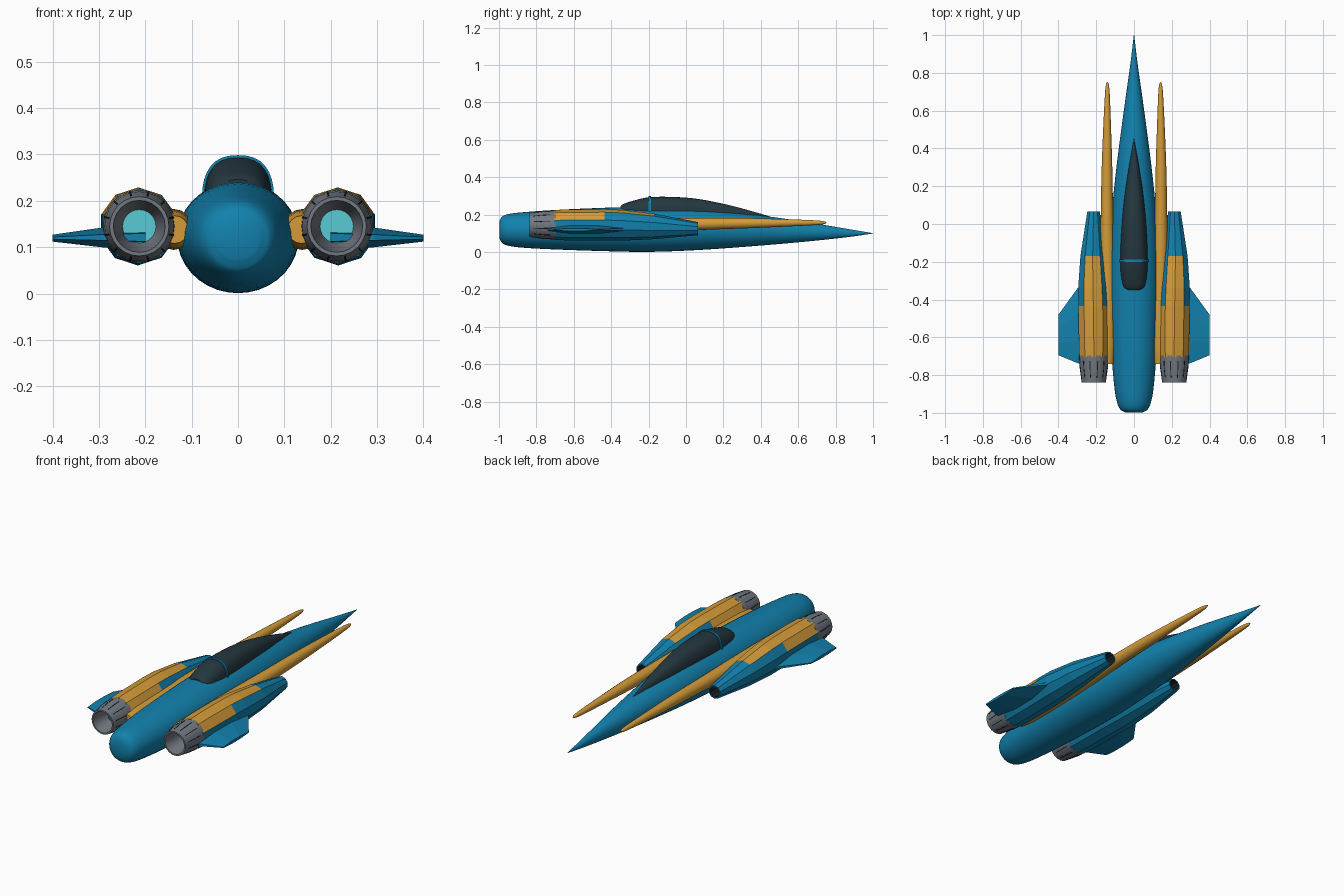
import bpy, bmesh, math

if "Cube" in bpy.data.objects:
    bpy.data.objects.remove(bpy.data.objects["Cube"])

def material(name, rgb):
    m = bpy.data.materials.new(name)
    m.diffuse_color = (*rgb, 1)
    m.use_nodes = True
    m.node_tree.nodes["Principled BSDF"].inputs["Base Color"].default_value = m.diffuse_color
    return m

BLUE = material("hull_blue", (0.006, 0.22, 0.42))
GOLD = material("gold", (0.66, 0.33, 0.04))
GREY = material("nozzle_grey", (0.17, 0.19, 0.22))
DARK = material("dark_glass", (0.018, 0.038, 0.05))
BLACK = material("soot", (0.012, 0.015, 0.018))
CYAN = material("engine_glow", (0.10, 0.60, 0.66))

def loft(name, rings, mats, smooth=None, paint=None, caps=True):
    """Skin a list of equal-length point rings."""
    bm = bmesh.new()
    vr = [[bm.verts.new(p) for p in r] for r in rings]
    n = len(vr[0])
    for i in range(len(vr) - 1):
        for j in range(n):
            k = (j + 1) % n
            f = bm.faces.new((vr[i][j], vr[i][k], vr[i + 1][k], vr[i + 1][j]))
            if paint:
                f.material_index = paint(i, j)
    if caps:
        for i, ring in ((0, vr[0]), (len(vr), vr[-1])):
            f = bm.faces.new(ring)
            if paint:
                f.material_index = paint(i, -1)
    bmesh.ops.recalc_face_normals(bm, faces=bm.faces)
    me = bpy.data.meshes.new(name)
    bm.to_mesh(me)
    bm.free()
    for m in mats:
        me.materials.append(m)
    ob = bpy.data.objects.new(name, me)
    bpy.context.collection.objects.link(ob)
    if smooth:
        bpy.ops.object.select_all(action='DESELECT')
        bpy.context.view_layer.objects.active = ob
        ob.select_set(True)
        bpy.ops.object.shade_smooth_by_angle(angle=math.radians(smooth))
    return ob

def ring(x, y, z, rx, rz, n):
    """Ellipse across the flight axis, first point on top."""
    return [(x + rx * math.sin(2 * math.pi * i / n), y,
             z + rz * math.cos(2 * math.pi * i / n)) for i in range(n)]

def curve(rows, steps):
    """Smooth interpolation through rows of (y, values...)."""
    out = []
    for i in range(len(rows) - 1):
        p0, p1, p2, p3 = (rows[max(0, min(len(rows) - 1, i + k))] for k in (-1, 0, 1, 2))
        for s in range(steps):
            t = s / steps
            h = p2[0] - p1[0]
            row = [p1[0] + h * t]
            for a, b, c, d in list(zip(p0, p1, p2, p3))[1:]:
                m1 = (c - a) / (p2[0] - p0[0]) * h
                m2 = (d - b) / (p3[0] - p1[0]) * h
                row.append((2*t**3 - 3*t*t + 1) * b + (t**3 - 2*t*t + t) * m1
                           + (3*t*t - 2*t**3) * c + (t**3 - t*t) * m2)
            out.append(row)
    return out + [rows[-1]]

# Fuselage: y, half width, bottom, top
body = curve([(-0.998, 0.045, 0.075, 0.165), (-0.985, 0.070, 0.05, 0.188),
              (-0.95, 0.088, 0.034, 0.203), (-0.88, 0.102, 0.024, 0.212),
              (-0.7, 0.118, 0.014, 0.225), (-0.4, 0.130, 0.004, 0.238),
              (-0.2, 0.130, 0.001, 0.241), (0.05, 0.118, 0.010, 0.234),
              (0.3, 0.093, 0.027, 0.208), (0.6, 0.054, 0.052, 0.168),
              (0.85, 0.019, 0.078, 0.126), (1.0, 0.001, 0.099, 0.101)], 4)
loft("fuselage", [ring(0, y, (b + t) / 2, w, (t - b) / 2, 36) for y, w, b, t in body],
     [BLUE], 40)

# Canopy: y, half width, base, top
glass = [(-0.35, 0.040, 0.20, 0.246), (-0.335, 0.058, 0.20, 0.257),
         (-0.28, 0.069, 0.20, 0.275), (-0.2, 0.073, 0.20, 0.293),
         (-0.08, 0.070, 0.20, 0.295), (0.05, 0.061, 0.20, 0.286),
         (0.2, 0.044, 0.19, 0.258), (0.33, 0.024, 0.18, 0.225),
         (0.45, 0.003, 0.17, 0.190)]

def arch(y, w, b, t, grow=0.0):
    pts = []
    for i in range(17):
        a = math.pi * i / 16
        c, s = math.cos(a), math.sin(a)
        pts.append((math.copysign(abs(c) ** 0.8, c) * (w + grow), y,
                    b + (t + grow - b) * s ** 0.8))
    return pts

loft("canopy", [arch(*g) for g in curve(glass, 3)], [DARK], 45)
loft("canopy_band", [arch(y, 0.073, 0.20, 0.2935, 0.005) for y in (-0.2, -0.188)], [BLUE])

# Nacelle: y, centre x, centre z, radius
pod = [(-0.705, 0.213, 0.145, 0.080), (-0.62, 0.213, 0.145, 0.083),
       (-0.435, 0.215, 0.145, 0.084), (-0.34, 0.2175, 0.143, 0.082),
       (-0.17, 0.219, 0.137, 0.068), (0.065, 0.214, 0.125, 0.035),
       (0.065, 0.214, 0.125, 0.029), (-0.03, 0.214, 0.125, 0.027)]

def pod_paint(i, j):
    """Gold on the upper facets, soot in the intake."""
    if i >= 6:
        return 2
    if i < 4 and j in (0, 9):
        return 1
    if i < 2 and j in (1, 8):
        return 1
    return 0

# Nozzle shell profile: y, radius, ending at the glowing inner disc
nozzle = [(-0.695, 0.078), (-0.76, 0.075), (-0.838, 0.064),
          (-0.838, 0.056), (-0.77, 0.046), (-0.73, 0.036)]

# Wing sections: x, leading y, trailing y, bottom, top
wing = [(0.20, -0.22, -0.745, 0.092, 0.150), (0.295, -0.335, -0.738, 0.100, 0.142),
        (0.40, -0.48, -0.695, 0.112, 0.127)]

def wing_ring(side, x, lead, trail, b, t):
    c, e = trail - lead, (b + t) / 2
    h = 0.15 * (t - b)
    return [(side * x, lead, e - h), (side * x, lead, e + h),
            (side * x, lead + 0.35 * c, t), (side * x, lead + 0.7 * c, t),
            (side * x, trail, e + h), (side * x, trail, e - h),
            (side * x, lead + 0.7 * c, b), (side * x, lead + 0.35 * c, b)]

# Side boom: y, centre x, centre z, radius
boom = curve([(-0.74, 0.137, 0.138, 0.030), (-0.65, 0.138, 0.138, 0.041),
              (-0.3, 0.139, 0.139, 0.043), (0.05, 0.143, 0.150, 0.033),
              (0.3, 0.143, 0.154, 0.028), (0.55, 0.142, 0.156, 0.019),
              (0.70, 0.141, 0.157, 0.012), (0.74, 0.141, 0.157, 0.007),
              (0.752, 0.141, 0.157, 0.001)], 3)

for side, tag in ((-1, "left"), (1, "right")):
    loft(tag + "_nacelle", [ring(side * x, y, z, r, r, 10) for y, x, z, r in pod],
         [BLUE, GOLD, BLACK], paint=pod_paint)
    loft(tag + "_nozzle", [ring(side * 0.213, y, 0.145, r, r, 24) for y, r in nozzle],
         [GREY, CYAN], 35, paint=lambda i, j: 1 if i == len(nozzle) else 0)
    loft(tag + "_wing", [wing_ring(side, *w) for w in wing], [BLUE])
    loft(tag + "_boom", [ring(side * x, y, z, r, r, 16) for y, x, z, r in boom],
         [GOLD], 40)
    # Dark slots between the nozzle petals
    for k in range(12):
        a = 2 * math.pi * (k + 0.5) / 12
        ca, sa = math.cos(a), math.sin(a)
        slot = []
        for y, r in ((-0.725, 0.0768), (-0.76, 0.075), (-0.815, 0.0672)):
            slot.append([(side * 0.213 + (r + d) * sa + w * ca, y,
                          0.145 + (r + d) * ca - w * sa)
                         for w, d in ((-0.002, -0.003), (0.002, -0.003),
                                      (0.002, 0.001), (-0.002, 0.001))])
        loft(f"{tag}_nozzle_slot_{k}", slot, [BLACK])
